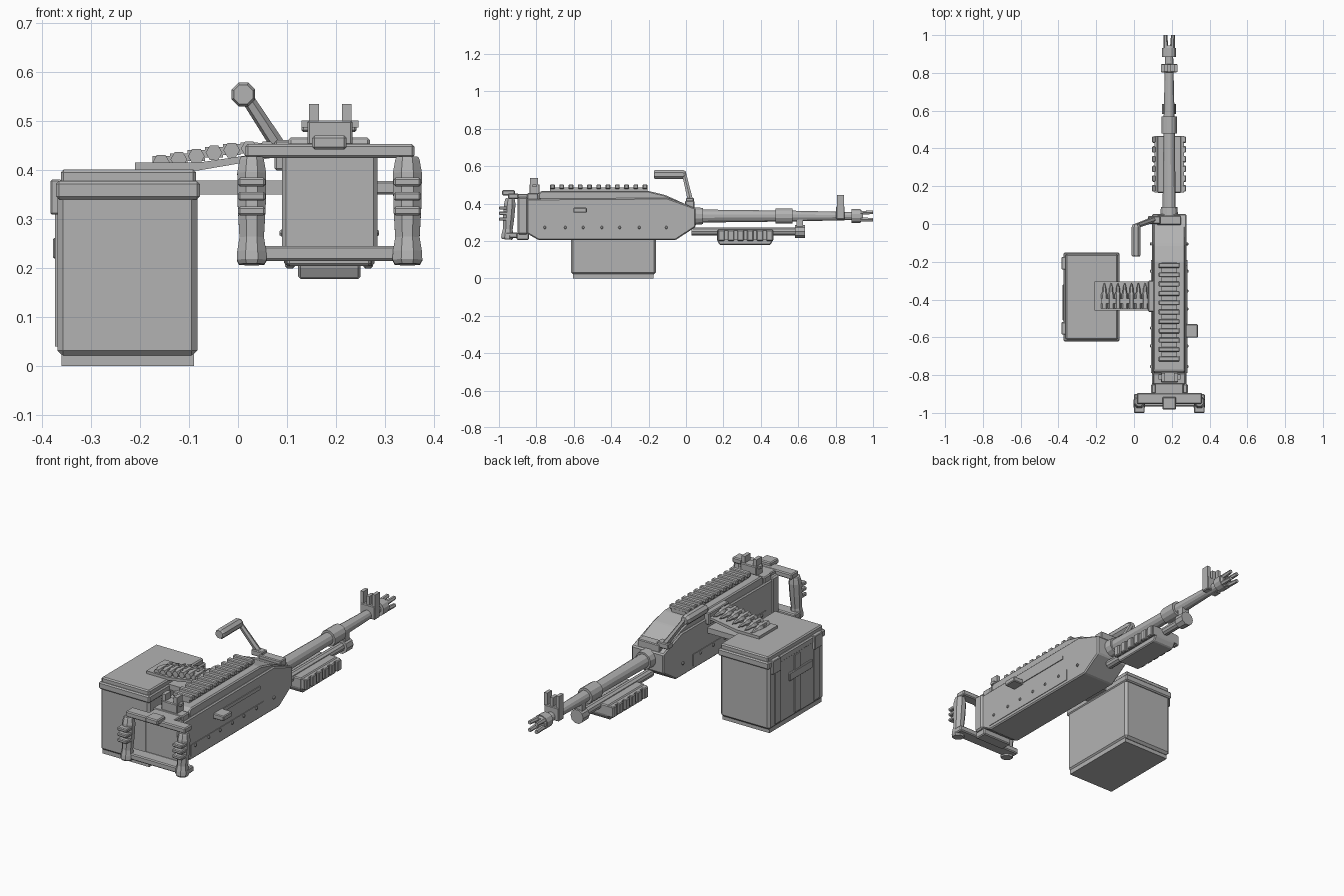
import bpy, bmesh, math
from mathutils import Vector

CX = 0.186          # centre line of the gun
BZ = 0.333          # barrel axis height

grey = bpy.data.materials.new("plain grey")
grey.diffuse_color = (0.45, 0.45, 0.45, 1)


def finish(name, bm, bevel=0.0):
    if bevel:
        bmesh.ops.bevel(bm, geom=bm.edges[:], offset=bevel, segments=1, affect='EDGES')
    bmesh.ops.recalc_face_normals(bm, faces=bm.faces[:])
    me = bpy.data.meshes.new(name)
    bm.to_mesh(me)
    bm.free()
    me.materials.append(grey)
    ob = bpy.data.objects.new(name, me)
    bpy.context.collection.objects.link(ob)
    return ob


def box(name, x0, x1, y0, y1, z0, z1, bevel=0.0):
    bm = bmesh.new()
    bmesh.ops.create_cube(bm, size=1)
    for v in bm.verts:
        v.co = ((x0 + x1) / 2 + v.co.x * (x1 - x0),
                (y0 + y1) / 2 + v.co.y * (y1 - y0),
                (z0 + z1) / 2 + v.co.z * (z1 - z0))
    return finish(name, bm, bevel)


def prism(name, profile, a0, a1, axis='X', bevel=0.0):
    """Extrude a (y,z) profile along X or an (x,z) profile along Y."""
    bm = bmesh.new()
    put = (lambda a, p: (a, p[0], p[1])) if axis == 'X' else (lambda a, p: (p[0], a, p[1]))
    rings = [[bm.verts.new(put(a, p)) for p in profile] for a in (a0, a1)]
    n = len(profile)
    for r in rings:
        bm.faces.new(r)
    for i in range(n):
        j = (i + 1) % n
        bm.faces.new((rings[0][i], rings[0][j], rings[1][j], rings[1][i]))
    return finish(name, bm, bevel)


def lathe(name, start, end, stations, sides, squash=1.0):
    """Stations are (fraction along start-end, radius)."""
    a, b = Vector(start), Vector(end)
    d = (b - a).normalized()
    u = d.cross(Vector((1, 0, 0))).normalized()
    w = d.cross(u)
    bm = bmesh.new()
    rings = []
    for t, r in stations:
        c = a.lerp(b, t)
        ring = []
        for i in range(sides):
            g = 2 * math.pi * (i + 0.5) / sides
            ring.append(bm.verts.new(c + u * (r * squash * math.cos(g)) + w * (r * math.sin(g))))
        rings.append(ring)
    for p, q in zip(rings, rings[1:]):
        for i in range(sides):
            j = (i + 1) % sides
            bm.faces.new((p[i], p[j], q[j], q[i]))
    bm.faces.new(rings[0])
    bm.faces.new(rings[-1])
    return finish(name, bm)


def tube(name, y0, y1, r0, r1, z=BZ, sides=12):
    return lathe(name, (CX, y0, z), (CX, y1, z), [(0, r0), (1, r1)], sides)


# Receiver body and top cover
prism("receiver", [(-0.85, 0.425), (-0.85, 0.24), (-0.79, 0.205), (-0.055, 0.205),
                   (0.052, 0.275), (0.052, 0.375), (-0.10, 0.43)], 0.094, 0.279, bevel=0.006)
prism("top_cover", [(-0.79, 0.42), (-0.79, 0.45), (-0.775, 0.467), (-0.20, 0.467),
                    (-0.11, 0.445), (0.03, 0.382), (-0.08, 0.42)], 0.102, 0.27, bevel=0.006)
box("rear_plate", 0.09, 0.285, -0.90, -0.845, 0.235, 0.435, 0.008)
box("rear_neck", 0.10, 0.272, -0.85, -0.79, 0.40, 0.455, 0.005)

# Top rail with cross teeth
box("top_rail", 0.145, 0.227, -0.727, -0.205, 0.465, 0.486)
for i in range(11):
    y = -0.727 + i * 0.0495
    box(f"top_rail_tooth_{i}", 0.13, 0.242, y, y + 0.026, 0.478, 0.502, 0.004)

# Rivets and side strips on both flanks
for side, x in (("left", 0.094), ("right", 0.279)):
    s = -1 if side == "left" else 1
    xs = sorted((x, x + s * 0.003))
    box(f"{side}_side_strip", *xs, -0.79, -0.19, 0.225, 0.285)
    for i, y in enumerate((-0.755, -0.645, -0.55, -0.45, -0.355, -0.25, -0.105)):
        lathe(f"{side}_rivet_{i}", (x, y - 0.0, 0.272), (x + s * 0.009, y + 0.0001, 0.272),
              [(0, 0.008), (0.6, 0.008), (1, 0.005)], 6)

# Charging handle in its slot
box("charging_slot", 0.279, 0.283, -0.53, -0.22, 0.358, 0.376)
box("charging_handle", 0.275, 0.338, -0.602, -0.53, 0.351, 0.378, 0.004)

# Rear sight
box("rear_sight_block", 0.142, 0.234, -0.838, -0.782, 0.45, 0.502, 0.004)
box("rear_sight_pivot", 0.13, 0.246, -0.822, -0.798, 0.488, 0.502)
for i, x in enumerate((0.145, 0.212)):
    box(f"rear_sight_post_{i}", x, x + 0.02, -0.835, -0.79, 0.495, 0.536)

# Spade grip frame and thumb trigger
box("grip_top_bar", 0.015, 0.36, -0.952, -0.895, 0.425, 0.454, 0.005)
box("grip_bottom_bar", 0.0, 0.375, -0.965, -0.90, 0.215, 0.246, 0.005)
box("grip_bottom_mount", 0.10, 0.272, -0.905, -0.84, 0.205, 0.245, 0.005)
box("grip_top_mount", 0.11, 0.262, -0.91, -0.84, 0.425, 0.452, 0.004)
box("thumb_trigger", 0.151, 0.222, -0.983, -0.915, 0.443, 0.471, 0.005)
for name, x in (("left", 0.028), ("right", 0.346)):
    lathe(f"{name}_grip", (x, -0.957, 0.208), (x, -0.94, 0.427),
          [(0, 0.028), (0.04, 0.033), (0.12, 0.032), (0.25, 0.027), (0.55, 0.031),
           (0.85, 0.032), (0.97, 0.027), (1, 0.024)], 8, 1.05)
    for i, z in enumerate((0.317, 0.347, 0.376)):
        box(f"{name}_grip_ridge_{i}", x - 0.028, x + 0.028, -1.0, -0.955, z - 0.009, z + 0.009, 0.004)

# Barrel, collars and flash hider
tube("barrel_socket", 0.03, 0.09, 0.05, 0.045)
tube("barrel_rear", 0.08, 0.48, 0.036, 0.031)
tube("barrel_collar", 0.478, 0.57, 0.042, 0.042)
tube("barrel_front", 0.56, 0.90, 0.030, 0.022)
tube("muzzle_collar", 0.885, 0.932, 0.038, 0.038)
tube("muzzle_cone", 0.93, 0.945, 0.033, 0.028)
for i in range(4):
    g = math.pi / 4 + i * math.pi / 2
    x, z = CX + 0.024 * math.cos(g), BZ + 0.024 * math.sin(g)
    lathe(f"flash_prong_{i}", (x, 0.93, z), (x + 0.004 * math.cos(g), 1.0, z + 0.004 * math.sin(g)),
          [(0, 0.013), (1, 0.010)], 6)

# Front sight
box("front_sight_block", 0.143, 0.229, 0.803, 0.848, 0.315, 0.385, 0.004)
for i, x in enumerate((0.143, 0.178, 0.211)):
    top = 0.43 if i == 1 else 0.446
    box(f"front_sight_post_{i}", x, x + 0.018, 0.806, 0.845, 0.38, top)

# Gas tube under the barrel
tube("gas_tube", 0.03, 0.59, 0.023, 0.023, 0.25, 10)
tube("gas_tube_cap", 0.583, 0.636, 0.037, 0.037, 0.25, 10)
box("gas_block", 0.165, 0.207, 0.59, 0.625, 0.26, 0.32)

# Lower handguard with toothed side rails
prism("handguard", [(0.165, 0.26), (0.165, 0.205), (0.18, 0.178), (0.45, 0.178),
                    (0.467, 0.205), (0.467, 0.26)], 0.123, 0.25, bevel=0.005)
for side, s in (("left", -1), ("right", 1)):
    x = sorted((CX + s * 0.055, CX + s * 0.078))
    box(f"{side}_hand_rail", *x, 0.168, 0.467, 0.205, 0.255)
    for i in range(6):
        y = 0.172 + i * 0.0515
        x = sorted((CX + s * 0.07, CX + s * 0.09))
        box(f"{side}_hand_rail_tooth_{i}", *x, y, y + 0.034, 0.2, 0.256, 0.004)

# Carrying handle
box("carry_handle_base", 0.122, 0.25, -0.005, 0.045, 0.355, 0.415, 0.004)
lathe("carry_handle_arm", (0.105, 0.024, 0.415), (0.012, -0.01, 0.558), [(0, 0.016), (1, 0.013)], 6)
box("carry_handle_foot", 0.075, 0.14, 0.0, 0.042, 0.40, 0.43, 0.004)
lathe("carry_handle_grip", (0.011, -0.172, 0.555), (0.011, 0.0, 0.555),
      [(0, 0.021), (0.05, 0.026), (0.9, 0.026), (1, 0.018)], 8)

# Ammunition box
c = 0.022
box("ammo_box_base", -0.36, -0.09, -0.605, -0.175, 0.0, 0.024)
box("ammo_box_body", -0.369, -0.083, -0.615, -0.16, 0.02, 0.36, 0.012)
box("ammo_box_rim", -0.372, -0.078, -0.622, -0.15, 0.341, 0.378, 0.006)
box("ammo_box_lid", -0.362, -0.086, -0.612, -0.16, 0.365, 0.402, 0.006)
for i, y in enumerate((-0.585, -0.24)):
    box(f"ammo_box_hinge_{i}", -0.383, -0.36, y, y + 0.065, 0.31, 0.381, 0.003)
for i, y in enumerate((-0.57, -0.41, -0.25)):
    box(f"ammo_box_rib_{i}", -0.374, -0.36, y, y + 0.045, 0.04, 0.338)
box("ammo_box_handle", -0.378, -0.36, -0.51, -0.32, 0.22, 0.262, 0.003)

# Feed tray and bracket joining box to receiver
box("feed_bracket", -0.09, 0.10, -0.455, -0.31, 0.351, 0.379)
prism("feed_tray", [(-0.21, 0.40), (-0.08, 0.40), (0.095, 0.43), (0.095, 0.442),
                    (-0.08, 0.416), (-0.21, 0.416)], -0.458, -0.305, 'Y')
box("feed_port", 0.075, 0.12, -0.465, -0.30, 0.40, 0.462, 0.004)

# Belt of cartridges
for i in range(7):
    x = -0.157 + i * 0.036
    z = 0.417 + 0.0012 * i * i - (0.0002 * i ** 3 - 0.0045 * i)  # gentle rise
    z = min(z, 0.418 + 0.0065 * i)
    lathe(f"cartridge_{i}", (x, -0.448, z), (x, -0.312, z),
          [(0, 0.017), (0.55, 0.017), (0.65, 0.011), (0.8, 0.010), (1, 0.002)], 6)
    box(f"belt_link_{i}", x - 0.018, x + 0.018, -0.42, -0.395, z - 0.010, z + 0.012)
